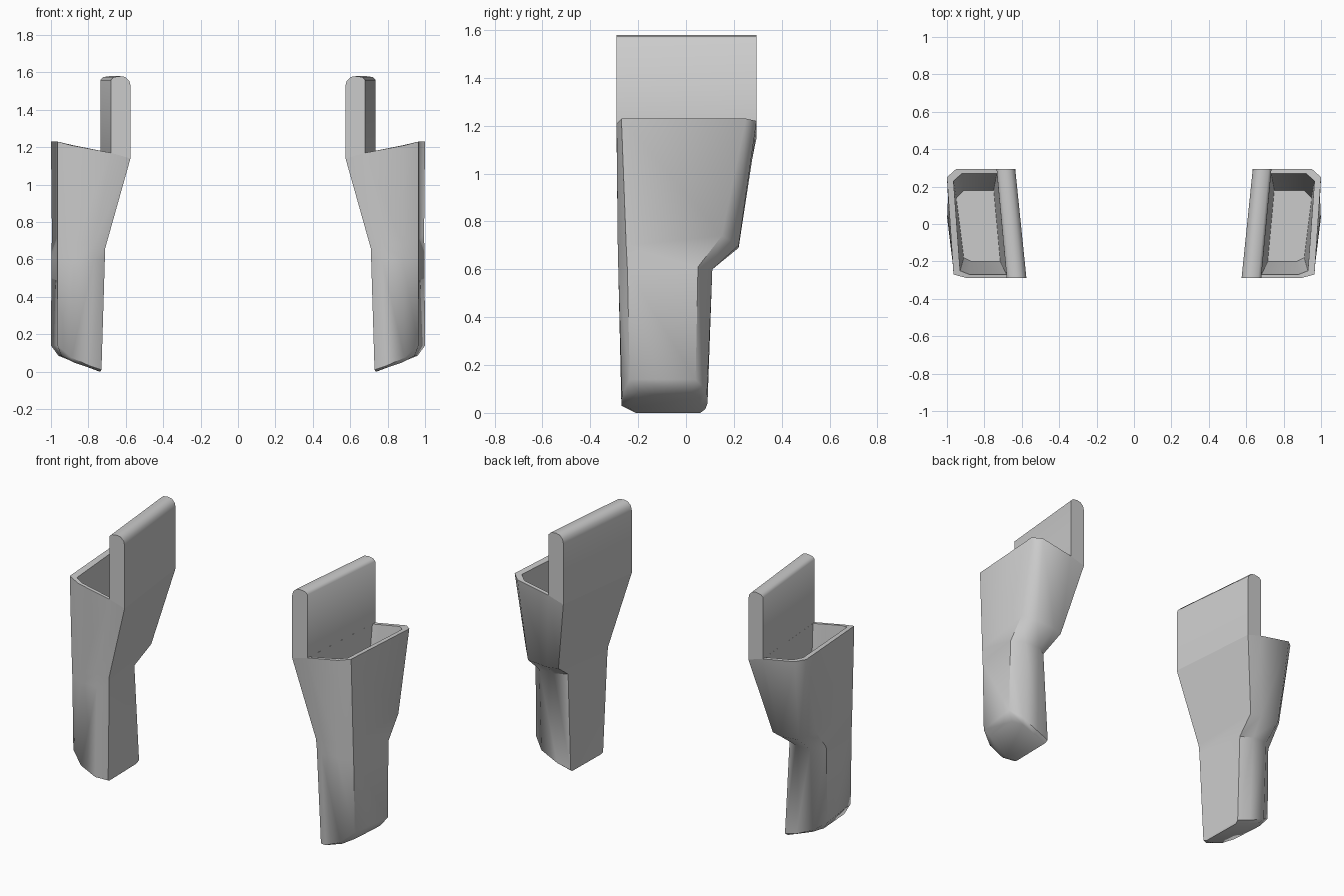
import bpy
import bmesh
import math

cube = bpy.data.objects.get("Cube")
if cube:
    bpy.data.objects.remove(cube, do_unlink=True)

grey = bpy.data.materials.new("plain_grey")
grey.use_nodes = True
grey.diffuse_color = (0.6, 0.6, 0.6, 1)
grey.node_tree.nodes["Principled BSDF"].inputs["Base Color"].default_value = (0.6, 0.6, 0.6, 1)

# Cross-sections run: inner front, along the front, outer side, back, inner back
RIM = [(.575, -.29, 1.14), (.68, -.29, 1.17), (.89, -.29, 1.21), (.965, -.27, 1.23),
       (1.0, .25, 1.23), (.95, .295, 1.22), (.735, .295, 1.18), (.635, .295, 1.15)]
KNEE_TOP = [(.71, -.25, .66), (.77, -.285, .68), (.88, -.285, .68), (.965, -.25, .7),
            (.995, .15, .74), (.93, .22, .7), (.80, .22, .69), (.735, .2, .69)]
KNEE_LOW = [(.712, -.245, .6), (.77, -.283, .6), (.88, -.283, .6), (.965, -.245, .6),
            (.997, .05, .61), (.93, .11, .6), (.83, .11, .6), (.76, .07, .6)]
FOOT = [(.73, -.23, .01), (.79, -.27, .03), (.89, -.268, .075), (.965, -.235, .14),
        (1.0, .04, .14), (.93, .088, .09), (.82, .09, .04), (.735, .08, .015)]
SOLE = [(.735, -.21, 0), (.79, -.235, .02), (.88, -.235, .05), (.945, -.2, .085),
        (.96, .02, .085), (.91, .06, .065), (.82, .06, .03), (.74, .06, 0)]

# Pocket mouth and floor
MOUTH = [(.682, -.27, 1.17), (.88, -.27, 1.21), (.93, -.25, 1.222),
         (.965, .23, 1.225), (.92, .27, 1.215), (.733, .27, 1.18)]
FLOOR = [(.715, -.2, .72), (.87, -.2, .72), (.91, -.18, .72),
         (.95, .14, .72), (.91, .18, .72), (.75, .18, .72)]

# Rounded top of the tall panel: fraction of its thickness, height
PANEL_TOP = [(0, 1.53), (.06, 1.555), (.25, 1.575), (.5, 1.58), (.85, 1.575), (1, 1.56)]


def bridge(bm, a, b):
    for i in range(len(a)):
        j = (i + 1) % len(a)
        bm.faces.new((a[i], a[j], b[j], b[i]))


def finish(bm, name, angle):
    bmesh.ops.recalc_face_normals(bm, faces=bm.faces[:])
    mesh = bpy.data.meshes.new(name)
    bm.to_mesh(mesh)
    bm.free()
    mesh.materials.append(grey)
    obj = bpy.data.objects.new(name, mesh)
    bpy.context.collection.objects.link(obj)
    bpy.ops.object.select_all(action='DESELECT')
    obj.select_set(True)
    bpy.context.view_layer.objects.active = obj
    bpy.ops.object.shade_smooth_by_angle(angle=math.radians(angle))


def pouch(name, side):
    bm = bmesh.new()

    def ring(points):
        return [bm.verts.new((x * side, y, z)) for x, y, z in points]

    rings = [ring(r) for r in (RIM, KNEE_TOP, KNEE_LOW, FOOT, SOLE)]
    for a, b in zip(rings, rings[1:]):
        bridge(bm, a, b)
    bm.faces.new(rings[-1])
    # rim lip, hollow pocket, seat under the panel
    rim, mouth, floor = rings[0], ring(MOUTH), ring(FLOOR)
    for i in range(5):
        bm.faces.new((rim[i + 1], rim[i + 2], mouth[i + 1], mouth[i]))
    bridge(bm, mouth, floor)
    bm.faces.new(floor)
    bm.faces.new((rim[0], rim[1], mouth[0], mouth[5], rim[6], rim[7]))
    finish(bm, name, 48)


def panel(name, side):
    bm = bmesh.new()

    def end(inner, outer):
        pts = [inner]
        for t, z in PANEL_TOP:
            pts.append((inner[0] + (outer[0] - inner[0]) * t, inner[1], z))
        pts.append(outer)
        return [bm.verts.new((x * side, y, z)) for x, y, z in pts]

    front, back = end(RIM[0], RIM[1]), end(RIM[7], RIM[6])
    bridge(bm, front, back)
    bm.faces.new(front)
    bm.faces.new(back)
    finish(bm, name, 48)


for label, side in (("left", 1), ("right", -1)):
    pouch(label + "_pouch", side)
    panel(label + "_tall_panel", side)
